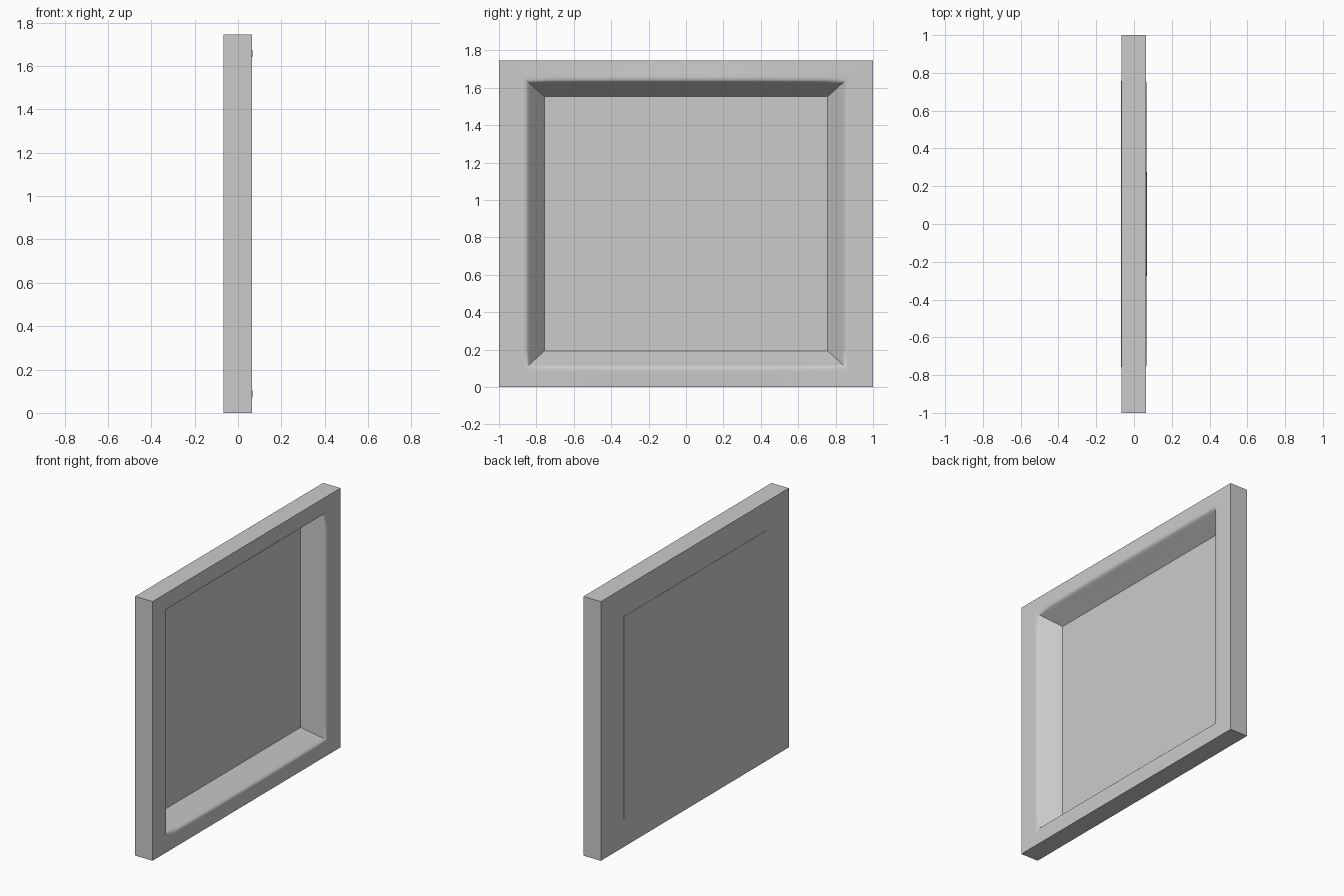
import bpy, bmesh, math

if "Cube" in bpy.data.objects:
    bpy.data.objects.remove(bpy.data.objects["Cube"])

H = 1.745      # overall height
N = 16         # segments along each bar

# Moulding section: (inset in y, inset in z, x, crown at middle of top/bottom bars)
section = [
    (0.000, 0.000, -0.066, 0.0),
    (0.000, 0.000,  0.064, 0.0),
    (0.105, 0.065,  0.064, 0.001),
    (0.128, 0.088,  0.064, 0.004),
    (0.143, 0.103,  0.063, 0.003),
    (0.151, 0.111,  0.059, 0.001),
    (0.163, 0.120,  0.045, 0.0),
    (0.243, 0.193, -0.066, 0.0),
]


def ring(bm, oy, oz, x, crown):
    """One closed rectangular loop of the moulding."""
    y, lo, hi = 1 - oy, oz, H - oz
    corners = [(-y, lo), (y, lo), (y, hi), (-y, hi)]
    verts = []
    for s in range(4):
        (y0, z0), (y1, z1) = corners[s], corners[(s + 1) % 4]
        for i in range(N):
            t = i / N
            bulge = crown * math.sin(math.pi * t) if s % 2 == 0 else 0
            verts.append(bm.verts.new((x + bulge, y0 + (y1 - y0) * t, z0 + (z1 - z0) * t)))
    return verts


def finish(bm, name):
    bmesh.ops.recalc_face_normals(bm, faces=bm.faces)
    mesh = bpy.data.meshes.new(name)
    bm.to_mesh(mesh)
    bm.free()
    obj = bpy.data.objects.new(name, mesh)
    bpy.context.collection.objects.link(obj)
    return obj


# Mitred frame with a rounded lip and sloping inner sides
bm = bmesh.new()
rings = [ring(bm, *p) for p in section]
for k, a in enumerate(rings):
    b = rings[(k + 1) % len(rings)]
    for i in range(len(a)):
        j = (i + 1) % len(a)
        bm.faces.new((a[i], a[j], b[j], b[i]))
frame = finish(bm, "frame")
bpy.context.view_layer.objects.active = frame
frame.select_set(True)
bpy.ops.object.shade_smooth_by_angle(angle=math.radians(40))

# Thin panel closing the opening, standing slightly proud of the back
bm = bmesh.new()
bmesh.ops.create_cube(bm, size=1)
panel = finish(bm, "back_panel")
panel.scale = (0.005, 1.514, H - 0.386)
panel.location = (-0.0655, 0, H / 2)
